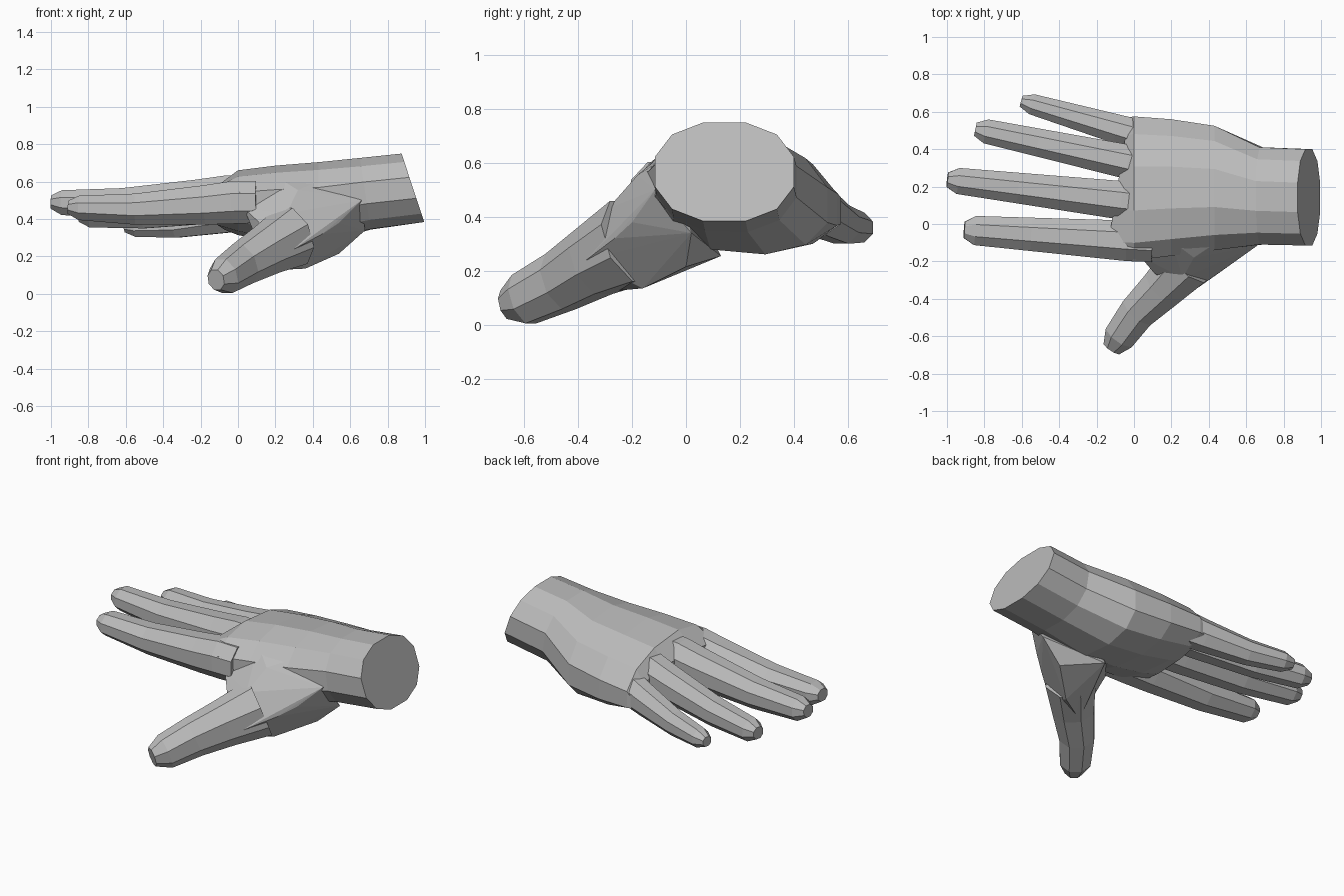
import bpy, bmesh, math
from mathutils import Vector

if "Cube" in bpy.data.objects:
    bpy.data.objects.remove(bpy.data.objects["Cube"])

skin = bpy.data.materials.new("plain_grey")
skin.diffuse_color = (0.5, 0.5, 0.5, 1)
skin.use_nodes = True
skin.node_tree.nodes["Principled BSDF"].inputs["Base Color"].default_value = skin.diffuse_color


def make_object(name, bm):
    bmesh.ops.recalc_face_normals(bm, faces=bm.faces[:])
    mesh = bpy.data.meshes.new(name)
    bm.to_mesh(mesh)
    bm.free()
    mesh.materials.append(skin)
    obj = bpy.data.objects.new(name, mesh)
    bpy.context.collection.objects.link(obj)
    return obj


def loft(name, rings):
    """Flat-shaded closed skin through a list of equal-sized point rings."""
    bm = bmesh.new()
    rows = [[bm.verts.new(p) for p in ring] for ring in rings]
    n = len(rows[0])
    for a, b in zip(rows, rows[1:]):
        for i in range(n):
            j = (i + 1) % n
            bm.faces.new((a[i], a[j], b[j], b[i]))
    bm.faces.new(rows[0])
    bm.faces.new(rows[-1])
    return make_object(name, bm)


def hull(name, points):
    """Faceted lump wrapped around a few points."""
    bm = bmesh.new()
    for p in points:
        bm.verts.new(p)
    bmesh.ops.convex_hull(bm, input=bm.verts[:])
    bmesh.ops.delete(bm, geom=[v for v in bm.verts if not v.link_faces], context='VERTS')
    return make_object(name, bm)


def digit(name, stations, sides=8):
    """Tapered digit: stations are (x, y, z, half width, half height)."""
    pts = [Vector(s[:3]) for s in stations]
    k = 1 / math.cos(math.pi / sides)
    rings = []
    for i, s in enumerate(stations):
        d = (pts[min(i + 1, len(pts) - 1)] - pts[max(i - 1, 0)]).normalized()
        side = d.cross(Vector((0, 0, 1))).normalized()
        up = side.cross(d)
        ring = []
        for j in range(sides):
            a = 2 * math.pi * (j + 0.5) / sides
            ring.append(pts[i] + side * (s[3] * k * math.cos(a)) + up * (s[4] * k * math.sin(a)))
        rings.append(ring)
    return loft(name, rings)


def finger(name, knuckle, end):
    """Finger from knuckle to end: buried root, slight sag midway, blunt tip."""
    def at(t, dz=0.0, size=1.0):
        s = [a + (b - a) * t for a, b in zip(knuckle, end)]
        return (s[0], s[1], s[2] + dz, s[3] * size, s[4] * size)
    tip = 1 + 0.058 / (knuckle[0] - end[0])
    return digit(name, [at(-0.42, 0.01, 0.92), at(-0.22, 0.01), at(0), at(0.55, -0.014),
                        at(1), at(tip, 0.005, 0.57)])


def palm_ring(x, y0, y1, z0, z1, up, down, tilt=0.0, skew=0.0, sides=12):
    """Rounded section across the hand, its mid line running from z0 to z1."""
    ring = []
    for j in range(sides):
        a = 2 * math.pi * (j + 0.5) / sides
        c, s = math.cos(a) / math.cos(math.pi / sides), math.sin(a) / math.cos(math.pi / sides)
        c = math.copysign(abs(c) ** 0.9, c)
        s = math.copysign(abs(s) ** 0.9, s)
        t = (c + 1) / 2
        dz = s * (up if s > 0 else down)
        ring.append((x - tilt * dz + skew * c, y0 + (y1 - y0) * t, z0 + (z1 - z0) * t + dz))
    return ring


# wrist, back of the hand and palm, ending at the knuckles
hand = loft("hand", [
    palm_ring(0.935, -0.115, 0.40, 0.567, 0.567, 0.183, 0.183, 0.33),
    palm_ring(0.68, -0.11, 0.41, 0.54, 0.53, 0.19, 0.19, 0.15),
    palm_ring(0.43, -0.14, 0.525, 0.50, 0.44, 0.225, 0.20),
    palm_ring(0.20, -0.17, 0.56, 0.49, 0.42, 0.22, 0.17),
    palm_ring(0.00, -0.195, 0.575, 0.48, 0.41, 0.205, 0.12),
    palm_ring(-0.09, -0.185, 0.57, 0.48, 0.40, 0.12, 0.085, 0, 0.06),
])

# four fingers
index = finger("index_finger", (-0.18, -0.08, 0.475, 0.103, 0.105), (-0.85, -0.035, 0.46, 0.078, 0.065))
middle = finger("middle_finger", (-0.22, 0.145, 0.505, 0.097, 0.105), (-0.94, 0.23, 0.488, 0.07, 0.066))
ring = finger("ring_finger", (-0.16, 0.36, 0.475, 0.087, 0.10), (-0.79, 0.495, 0.42, 0.065, 0.065))
little = finger("little_finger", (-0.08, 0.505, 0.415, 0.078, 0.09), (-0.545, 0.64, 0.36, 0.055, 0.055))

# thumb, root to tip
thumb = digit("thumb", [
    (0.29, -0.20, 0.31, 0.14, 0.16), (0.155, -0.34, 0.235, 0.115, 0.13),
    (0.025, -0.465, 0.16, 0.097, 0.11), (-0.075, -0.60, 0.095, 0.085, 0.095),
    (-0.118, -0.665, 0.075, 0.05, 0.055)])

# fleshy base of the thumb, sloping from the back of the hand
thumb_base = hull("thumb_base", [
    (0.20, -0.09, 0.63), (0.50, -0.06, 0.63), (0.32, -0.18, 0.555), (0.26, -0.29, 0.43),
    (0.11, -0.265, 0.385), (0.66, -0.115, 0.50), (0.54, -0.20, 0.38), (0.45, -0.265, 0.32),
    (0.30, -0.37, 0.24), (0.36, -0.16, 0.135), (0.17, -0.27, 0.125), (0.54, 0.0, 0.215),
    (0.68, 0.02, 0.34), (0.32, 0.13, 0.255), (0.03, -0.17, 0.46)])

# merge everything into one skin
parts = (index, middle, ring, little, thumb, thumb_base)
for part in parts:
    union = hand.modifiers.new("join_" + part.name, 'BOOLEAN')
    union.operation = 'UNION'
    union.solver = 'EXACT'
    union.object = part
bpy.context.view_layer.update()
merged = bpy.data.meshes.new_from_object(hand.evaluated_get(bpy.context.evaluated_depsgraph_get()))
hand.modifiers.clear()
hand.data = merged
for part in parts:
    bpy.data.objects.remove(part)
